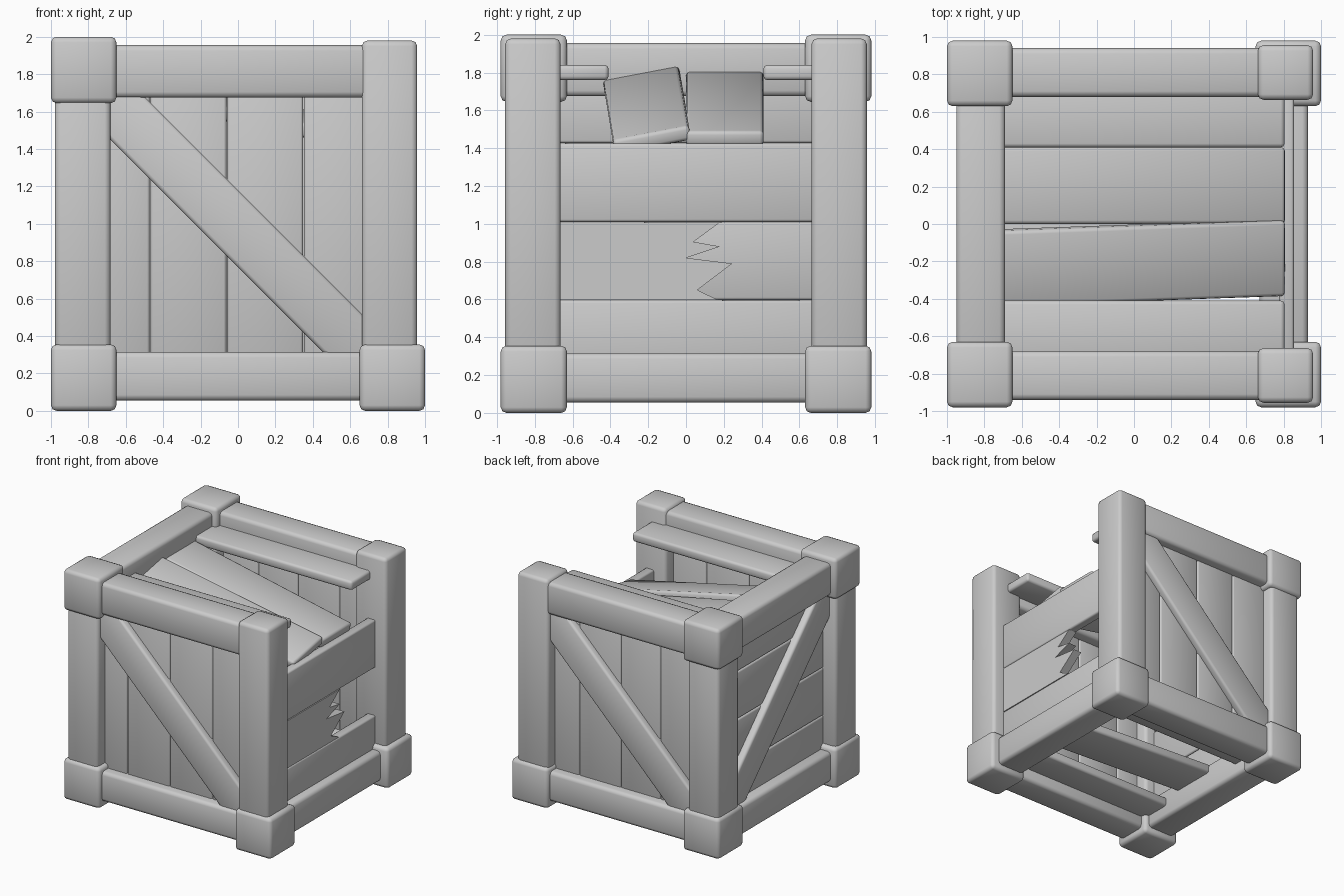
import bpy, bmesh, math
from mathutils import Matrix, Vector

if "Cube" in bpy.data.objects:
    bpy.data.objects.remove(bpy.data.objects["Cube"])

MID = Vector((0, 0, 1))          # crate centre


def turn(degrees, axis):
    return Matrix.Rotation(math.radians(degrees), 4, axis)


def part(name, lo, hi, bevel=0.03, xf=Matrix(), rot=Matrix()):
    """Bevelled box between two corners, rotated about its own centre by rot, then moved by xf."""
    lo, hi = Vector(lo), Vector(hi)
    c, s = (lo + hi) / 2, hi - lo
    bm = bmesh.new()
    bmesh.ops.create_cube(bm, size=1, matrix=Matrix.Diagonal((*s, 1)))
    bmesh.ops.bevel(bm, geom=bm.edges[:], offset=bevel, segments=2, profile=0.5, affect='EDGES')
    bm.transform(xf @ Matrix.Translation(c) @ rot)
    return finish(name, bm)


def finish(name, bm):
    bmesh.ops.recalc_face_normals(bm, faces=bm.faces[:])
    me = bpy.data.meshes.new(name)
    bm.to_mesh(me)
    bm.free()
    ob = bpy.data.objects.new(name, me)
    bpy.context.collection.objects.link(ob)
    return ob


def spin(angle, axis):
    """Rotation about the crate centre."""
    return Matrix.Translation(MID) @ turn(angle, axis) @ Matrix.Translation(-MID)


# Corner blocks and posts (the two upper right blocks are missing)
for sx, xn in ((-1, "left"), (1, "right")):
    for sy, yn in ((-1, "front"), (1, "back")):
        bx, by = 0.825 * sx, 0.805 * sy
        h = 0.175
        part(f"bottom_block_{yn}_{xn}", (bx - h, by - h, 0), (bx + h, by + h, 0.355))
        px, top = (-0.83, 1.75) if sx < 0 else (0.81, 1.98)
        part(f"post_{yn}_{xn}", (px - 0.148, 0.81 * sy - 0.146, 0.2), (px + 0.148, 0.81 * sy + 0.146, top))
        if sx < 0:
            part(f"top_block_{yn}_{xn}", (bx - h, by - h, 1.645), (bx + h, by + h, 2.0))

# Horizontal rails (the upper right rail is missing)
for zn, z0, z1 in (("bottom", 0.055, 0.315), ("top", 1.675, 1.955)):
    for sy, yn in ((-1, "front"), (1, "back")):
        part(f"{zn}_rail_{yn}", (-0.8, 0.81 * sy - 0.13, z0), (0.8, 0.81 * sy + 0.13, z1))
    part(f"{zn}_rail_left", (-0.95, -0.8, z0), (-0.69, 0.8, z1))
part("bottom_rail_right", (0.67, -0.8, 0.055), (0.93, 0.8, 0.315))

# Front and back walls: upright planks and a diagonal brace
walls = (("front", Matrix(), (-0.8, -0.47, -0.06, 0.35, 0.76)),
         ("back", spin(180, 'Z'), (-0.8, -0.43, -0.03, 0.35, 0.76)))
for yn, xf, seams in walls:
    for i, (a, b) in enumerate(zip(seams, seams[1:])):
        part(f"{yn}_plank_{i}", (a + 0.002, -0.855, 0.19), (b - 0.002, -0.775, 1.81), 0.014, xf)
    part(f"{yn}_brace", (-1.06, -0.915, 0.828), (1.06, -0.82, 1.12), 0.02, xf, turn(45, 'Y'))

# Left wall: level planks and a diagonal brace
levels = (0.19, 0.595, 1.01, 1.425, 1.8)
for i, (a, b) in enumerate(zip(levels, levels[1:])):
    part(f"left_plank_{i}", (-0.855, -0.8, a + 0.002), (-0.775, 0.8, b - 0.002), 0.014)
part("left_brace", (-0.915, -1.06, 0.845), (-0.82, 1.06, 1.135), 0.02, rot=turn(-45, 'X'))

# Right wall: two whole planks and one snapped plank
part("right_plank_low", (0.775, -0.8, 0.19), (0.855, 0.8, 0.595), 0.014)
part("right_plank_high", (0.775, -0.8, 1.01), (0.855, 0.8, 1.425), 0.014)
jag = [(-0.8, 0.597), (0.17, 0.597), (0.06, 0.65), (0.245, 0.79), (0.0, 0.82),
       (0.18, 0.88), (0.04, 0.905), (0.18, 1.008), (-0.8, 1.008)]
bm = bmesh.new()
face = bm.faces.new([bm.verts.new((0.777, y, z)) for y, z in jag])
ext = bmesh.ops.extrude_face_region(bm, geom=[face])
bmesh.ops.translate(bm, vec=(0.076, 0, 0), verts=[v for v in ext["geom"] if isinstance(v, bmesh.types.BMVert)])
finish("right_plank_snapped", bm)

# Lid planks, two of them fallen in at the free end
part("lid_plank_front", (-0.82, -0.76, 1.76), (0.805, -0.41, 1.84), 0.02)
part("lid_plank_back", (-0.82, 0.41, 1.76), (0.805, 0.76, 1.84), 0.02)
tilt = turn(11.8, 'Y')
part("lid_plank_fallen_a", (-0.82, 0.0, 1.578), (0.82, 0.41, 1.658), 0.02, rot=tilt)
part("lid_plank_fallen_b", (-0.82, -0.413, 1.57), (0.82, -0.003, 1.65), 0.02,
     rot=turn(2, 'Z') @ tilt @ turn(11, 'X'))

# Floor planks: two level at the sides, one slightly lifted at its free end
part("floor_plank_front", (-0.805, -0.76, 0.16), (0.82, -0.41, 0.24), 0.02)
part("floor_plank_back", (-0.805, 0.47, 0.16), (0.82, 0.76, 0.24), 0.02)
part("floor_plank_lifted", (-0.8, -0.27, 0.2), (0.82, 0.14, 0.28), 0.02, rot=turn(2.8, 'Y'))

# Soft shading over the rounded edges
bpy.ops.object.select_all(action='SELECT')
bpy.context.view_layer.objects.active = bpy.context.selected_objects[0]
bpy.ops.object.shade_smooth_by_angle(angle=math.radians(50))
